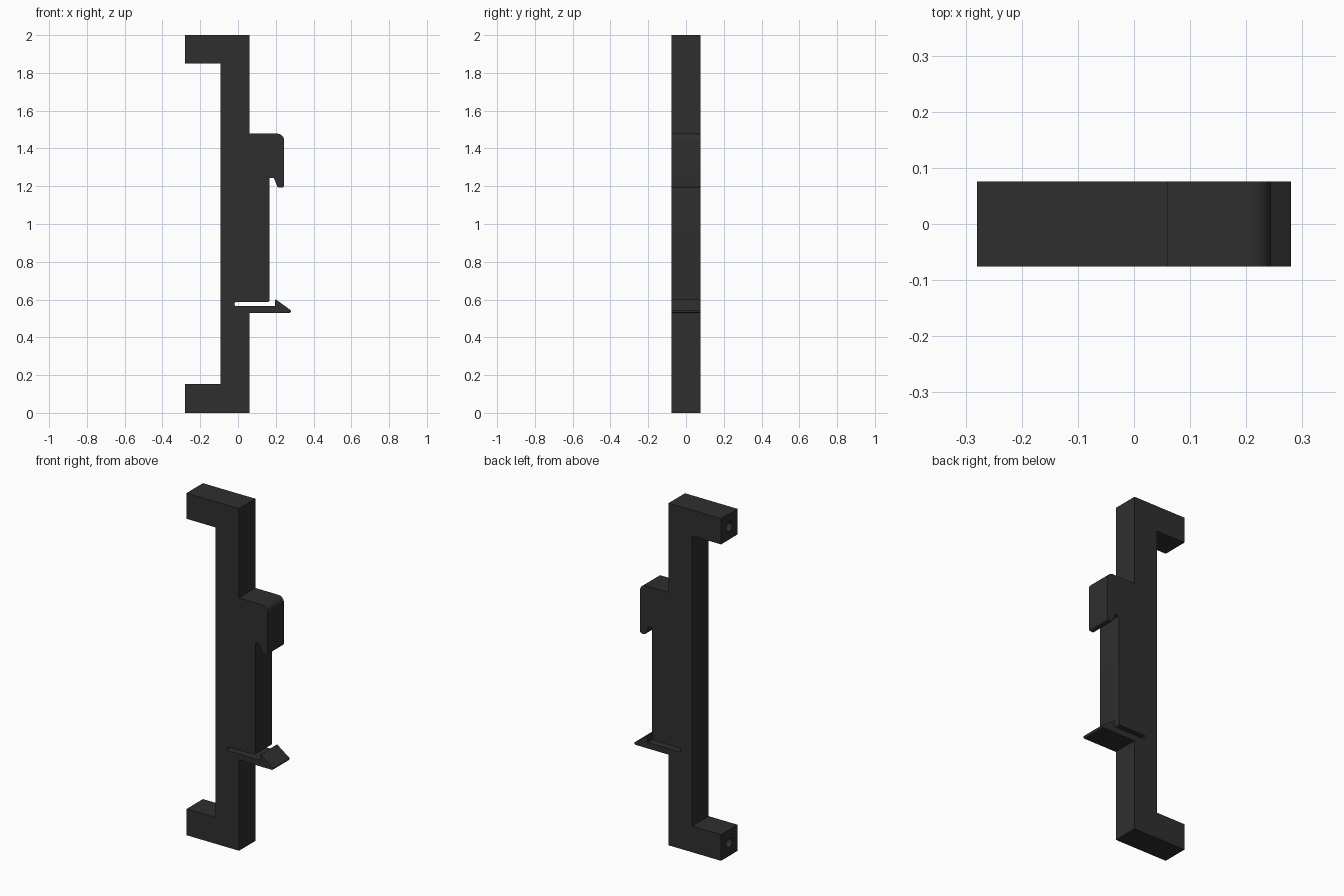
import bpy, bmesh, math
from mathutils import Vector

cube = bpy.data.objects.get("Cube")
if cube:
    bpy.data.objects.remove(cube, do_unlink=True)

HALF_DEPTH = 0.076

plastic = bpy.data.materials.new("charcoal plastic")
plastic.use_nodes = True
color = (0.028, 0.028, 0.028, 1)
plastic.diffuse_color = color
plastic.node_tree.nodes["Principled BSDF"].inputs["Base Color"].default_value = color


def rounded(points, steps=6):
    """Turn (x, z, radius) corners into an outline with filleted corners."""
    out = []
    for i, (x, z, r) in enumerate(points):
        p = Vector((x, z))
        if r == 0:
            out.append(p)
            continue
        a = (Vector(points[i - 1][:2]) - p).normalized()
        b = (Vector(points[(i + 1) % len(points)][:2]) - p).normalized()
        half = a.angle(b) / 2
        center = p + (a + b).normalized() * (r / math.sin(half))
        start = p + a * (r / math.tan(half)) - center
        end = p + b * (r / math.tan(half)) - center
        sweep = start.angle_signed(end)
        for k in range(steps + 1):
            t = -sweep * k / steps
            c, s = math.cos(t), math.sin(t)
            out.append(center + Vector((c * start.x - s * start.y,
                                        s * start.x + c * start.y)))
    return out


def extrude_profile(name, outline):
    bm = bmesh.new()
    face = bm.faces.new([bm.verts.new((p.x, -HALF_DEPTH, p.y)) for p in outline])
    ext = bmesh.ops.extrude_face_region(bm, geom=[face])
    bmesh.ops.translate(bm, vec=(0, 2 * HALF_DEPTH, 0),
                        verts=[v for v in ext["geom"] if isinstance(v, bmesh.types.BMVert)])
    bmesh.ops.recalc_face_normals(bm, faces=bm.faces)
    mesh = bpy.data.meshes.new(name)
    bm.to_mesh(mesh)
    bm.free()
    mesh.materials.append(plastic)
    obj = bpy.data.objects.new(name, mesh)
    bpy.context.collection.objects.link(obj)
    return obj


# Bracket side profile, counter-clockwise: (x, z, corner radius)
profile = [
    # lower arm and post
    (-0.28, 0, 0), (0.06, 0, 0), (0.06, 0.53, 0),
    # sprung clip with wedge tip
    (0.28, 0.53, 0.007), (0.28, 0.543, 0.004), (0.196, 0.604, 0.004), (0.196, 0.565, 0),
    # thin slot that frees the clip
    (-0.018, 0.565, 0.009), (-0.018, 0.587, 0.009),
    # raised pad
    (0.167, 0.587, 0.012), (0.167, 1.243, 0),
    # upper hook with rounded lip
    (0.19, 1.243, 0.004), (0.211, 1.192, 0.012), (0.244, 1.192, 0.012),
    (0.244, 1.478, 0.035), (0.06, 1.478, 0),
    # post top and upper arm
    (0.06, 2, 0), (-0.28, 2, 0), (-0.28, 1.85, 0), (-0.093, 1.85, 0),
    (-0.093, 0.153, 0), (-0.28, 0.153, 0),
]
bracket = extrude_profile("mounting_bracket", rounded(profile))

# Screw holes bored into the end of each arm
for z in (0.0765, 1.925):
    bpy.ops.mesh.primitive_cylinder_add(vertices=32, radius=0.027, depth=0.3,
                                        location=(-0.28, 0, z),
                                        rotation=(0, math.pi / 2, 0))
    cutter = bpy.context.object
    cutter.name = "screw_hole_cutter"
    cutter.hide_render = True
    cutter.data.materials.append(plastic)
    mod = bracket.modifiers.new("screw_hole", "BOOLEAN")
    mod.operation = "DIFFERENCE"
    mod.solver = "EXACT"
    mod.object = cutter
    bpy.ops.object.select_all(action="DESELECT")
    bracket.select_set(True)
    bpy.context.view_layer.objects.active = bracket
    bpy.ops.object.modifier_apply(modifier=mod.name)
    bpy.data.objects.remove(cutter, do_unlink=True)

bpy.ops.object.shade_smooth_by_angle(angle=math.radians(30))
